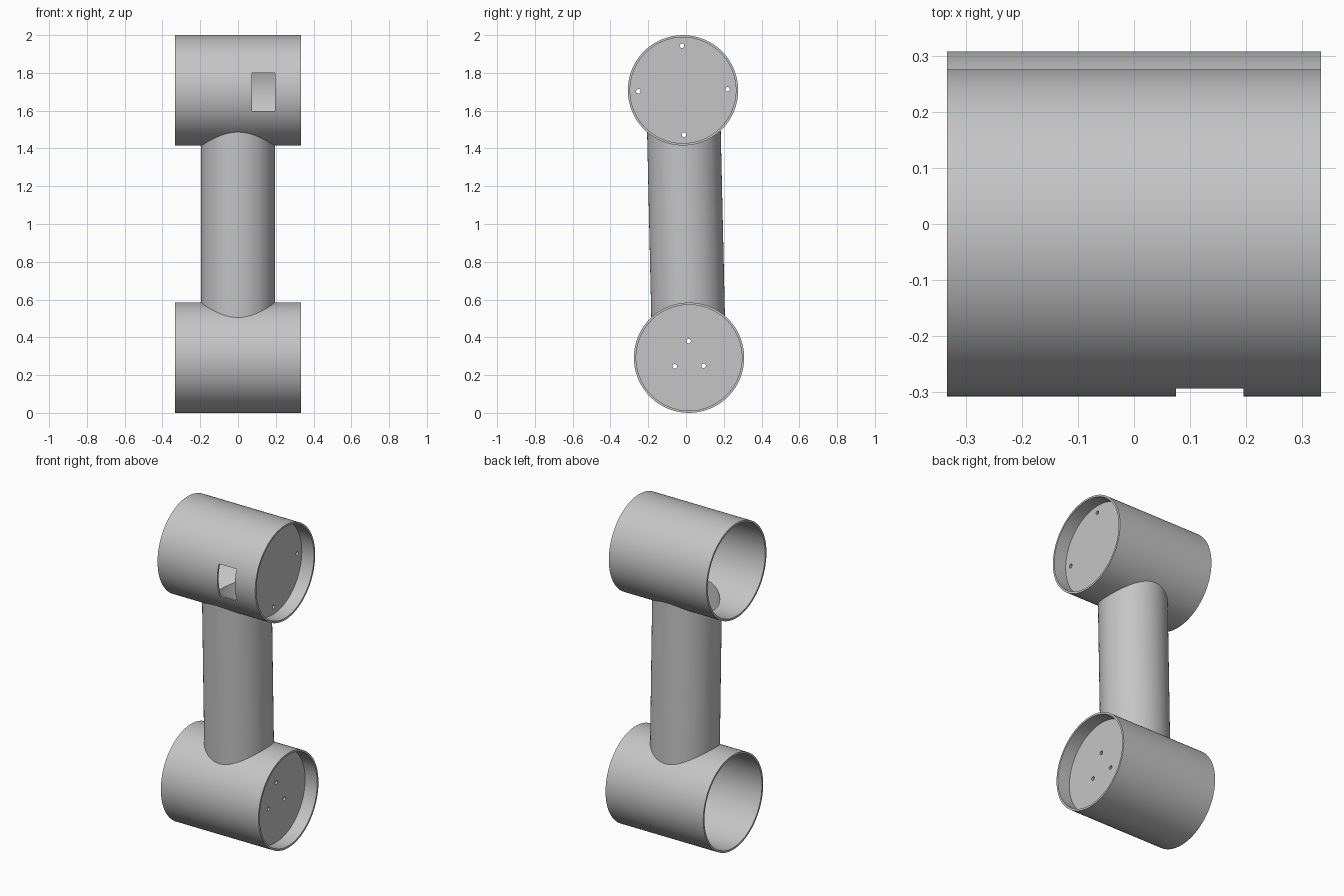
import bpy, math
from mathutils import Matrix, Vector

cube = bpy.data.objects.get("Cube")
if cube:
    bpy.data.objects.remove(cube, do_unlink=True)

# Main sizes, in a frame centred on the link and aligned with its arm
SPAN, HALF_LEN = 0.708, 0.333
R_JOINT, R_ARM, WALL = 0.292, 0.195, 0.012
PLATE_FACE, PLATE_THICK = 0.25, 0.013
TILT = Matrix.Translation((0, 0, 1)) @ Matrix.Rotation(0.0226, 4, 'X')

grey = bpy.data.materials.new("light_grey")
grey.use_nodes = True
colour = (0.56, 0.56, 0.56, 1)
grey.diffuse_color = colour
grey.node_tree.nodes["Principled BSDF"].inputs["Base Color"].default_value = colour


def cylinder(name, radius, length, centre, along_x=True, sides=96):
    bpy.ops.mesh.primitive_cylinder_add(vertices=sides, radius=radius, depth=length)
    ob = bpy.context.object
    ob.name = name
    turn = Matrix.Rotation(math.pi / 2, 4, 'Y') if along_x else Matrix()
    ob.data.transform(Matrix.Translation(centre) @ turn)
    ob.data.materials.append(grey)
    return ob


def combine(ob, other, operation):
    """Apply a boolean and remove the helper."""
    mod = ob.modifiers.new("bool", 'BOOLEAN')
    mod.operation, mod.solver, mod.object = operation, 'EXACT', other
    bpy.context.view_layer.objects.active = ob
    bpy.ops.object.modifier_apply(modifier=mod.name)
    bpy.data.objects.remove(other, do_unlink=True)


def finish(ob):
    bpy.ops.object.select_all(action='DESELECT')
    ob.select_set(True)
    bpy.context.view_layer.objects.active = ob
    bpy.ops.object.shade_smooth_by_angle(angle=math.radians(30))
    ob.matrix_world = TILT


def link_shape(name, inset, extra):
    """Two cross tubes joined by an arm, shrunk by the wall thickness."""
    shape = cylinder(name, R_ARM - inset, 2 * SPAN, (0, 0, 0), along_x=False)
    for side in (1, -1):
        joint = cylinder("joint", R_JOINT - inset, 2 * (HALF_LEN + extra),
                         (0, 0, side * SPAN))
        combine(shape, joint, 'UNION')
    return shape


# Hollow body: outer shape minus inner shape
body = link_shape("link_body", 0, 0)
combine(body, link_shape("cavity", WALL, 0.1), 'DIFFERENCE')

# Rectangular window in the front of the upper joint
bpy.ops.mesh.primitive_cube_add(size=1)
window = bpy.context.object
window.data.transform(Matrix.Translation((0.135, -0.3, SPAN - 0.003))
                      @ Matrix.Diagonal((0.12, 0.3, 0.2, 1)))
combine(body, window, 'DIFFERENCE')
finish(body)

# Recessed end plates, each with a ring of screw holes
for name, side, count, ring in (("upper_end_plate", 1, 4, 0.236),
                                ("lower_end_plate", -1, 3, 0.088)):
    centre = Vector((PLATE_FACE - PLATE_THICK / 2, 0, side * SPAN))
    plate = cylinder(name, R_JOINT - WALL + 0.002, PLATE_THICK, centre)
    for i in range(count):
        a = 2 * math.pi * i / count
        offset = Vector((0, ring * math.sin(a), ring * math.cos(a)))
        hole = cylinder("hole", 0.012, 0.1, centre + offset, sides=24)
        combine(plate, hole, 'DIFFERENCE')
    finish(plate)
